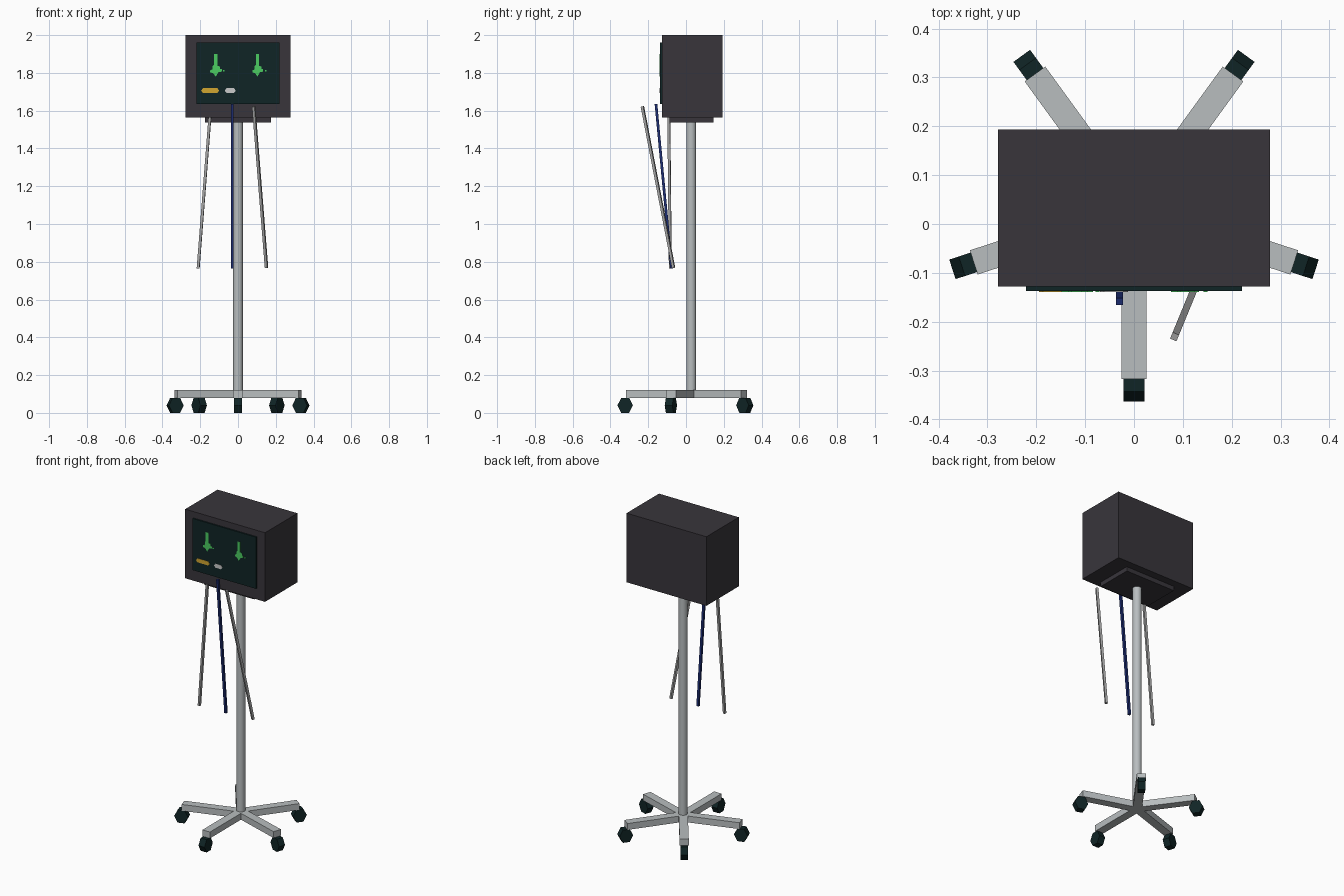
import bpy, bmesh, math
from mathutils import Vector, Matrix

if "Cube" in bpy.data.objects:
    bpy.data.objects.remove(bpy.data.objects["Cube"])


def mat(name, rgb):
    m = bpy.data.materials.new(name)
    m.diffuse_color = (*rgb, 1)
    m.use_nodes = True
    m.node_tree.nodes["Principled BSDF"].inputs["Base Color"].default_value = m.diffuse_color
    return m


CASE = mat("charcoal", (0.040, 0.036, 0.044))
METAL = mat("light_metal", (0.48, 0.51, 0.52))
DARK = mat("dark_teal", (0.005, 0.018, 0.019))
GREEN = mat("trace_green", (0.07, 0.60, 0.12))
AMBER = mat("amber", (0.65, 0.38, 0.03))
WHITE = mat("pale_grey", (0.60, 0.60, 0.60))
CABLE = mat("cable_grey", (0.38, 0.38, 0.38))
BLUE = mat("cable_blue", (0.012, 0.026, 0.17))


def add(name, bm, material):
    bmesh.ops.recalc_face_normals(bm, faces=bm.faces)
    me = bpy.data.meshes.new(name)
    bm.to_mesh(me)
    bm.free()
    me.materials.append(material)
    ob = bpy.data.objects.new(name, me)
    bpy.context.collection.objects.link(ob)
    return ob


def box(name, lo, hi, material, matrix=Matrix()):
    lo, hi = Vector(lo), Vector(hi)
    bm = bmesh.new()
    bmesh.ops.create_cube(bm, size=1, matrix=matrix @ Matrix.Translation((lo + hi) / 2)
                          @ Matrix.Diagonal((*(hi - lo), 1)))
    return add(name, bm, material)


def rod(name, a, b, radius, sides, material, spin=0):
    a, b = Vector(a), Vector(b)
    d = b - a
    bm = bmesh.new()
    bmesh.ops.create_cone(bm, cap_ends=True, segments=sides, radius1=radius, radius2=radius,
                          depth=d.length, matrix=Matrix.Translation((a + b) / 2)
                          @ d.to_track_quat('Z', 'Y').to_matrix().to_4x4()
                          @ Matrix.Rotation(spin, 4, 'Z'))
    return add(name, bm, material)


def plate(name, pts, y0, y1, material):
    """Thin plate from an outline in the x-z plane."""
    bm = bmesh.new()
    f = bm.faces.new([bm.verts.new((x, y0, z)) for x, z in pts])
    ext = bmesh.ops.extrude_face_region(bm, geom=[f])
    verts = [v for v in ext["geom"] if isinstance(v, bmesh.types.BMVert)]
    bmesh.ops.translate(bm, verts=verts, vec=(0, y1 - y0, 0))
    return add(name, bm, material)


# Monitor housing, mounting plate and screen
box("monitor_case", (-0.278, -0.128, 1.565), (0.278, 0.194, 2.0), CASE)
box("mount_plate", (-0.175, -0.087, 1.537), (0.175, 0.145, 1.57), CASE)
box("screen", (-0.221, -0.137, 1.635), (0.221, -0.127, 1.96), DARK)

# Screen graphics: two spiky traces with a small dot each, and two bars
outline = [(-0.010, 0.085), (0.010, 0.085), (0.010, 0.022), (0.024, 0.018), (0.024, 0.006),
           (0.034, 0.004), (0.034, -0.008), (0.014, -0.012), (0.000, -0.035),
           (-0.012, -0.018), (-0.030, -0.012), (-0.030, -0.002), (-0.016, 0.004),
           (-0.016, 0.022), (-0.010, 0.026)]
for side, cx, w in (("left", -0.118, 1.0), ("right", 0.103, 0.9)):
    plate(side + "_trace", [(cx + x * w, 1.815 + z) for x, z in outline], -0.136, -0.139, GREEN)
    box(side + "_trace_dot", (cx + 0.039, -0.139, 1.807), (cx + 0.047, -0.136, 1.815), GREEN)
for name, x0, x1, m in (("amber_bar", -0.195, -0.100, AMBER), ("pale_bar", -0.070, -0.012, WHITE)):
    c = 0.009
    plate(name, [(x0, 1.706), (x0 + c, 1.694), (x1 - c, 1.694), (x1, 1.706),
                 (x1 - c, 1.719), (x0 + c, 1.719)], -0.136, -0.139, m)

# Hanging cables, square in section
q = math.pi / 4
rod("left_cable", (-0.211, -0.083, 0.765), (-0.148, -0.091, 1.575), 0.010, 4, CABLE, q)
rod("blue_cable", (-0.030, -0.077, 0.765), (-0.030, -0.159, 1.635), 0.010, 4, BLUE, q)
rod("right_cable", (0.151, -0.066, 0.768), (0.083, -0.231, 1.622), 0.010, 4, CABLE, q)

# Stand pole
CY = 0.028
pole = rod("pole", (0, CY, 0.08), (0, CY, 1.54), 0.026, 16, METAL)
bpy.context.view_layer.objects.active = pole
pole.select_set(True)
bpy.ops.object.shade_smooth_by_angle(angle=math.radians(40))
pole.select_set(False)

# Five spokes with hexagonal casters
for i in range(5):
    turn = Matrix.Translation((0, CY, 0)) @ Matrix.Rotation(i * math.tau / 5, 4, 'Z')
    box(f"base_arm_{i + 1}", (-0.026, -0.345, 0.08), (0.026, 0, 0.12), METAL, turn)
    bm = bmesh.new()
    ring = [(0.041 * math.cos(k * math.pi / 3) - 0.350,
             0.04 + 0.04 * math.sin(k * math.pi / 3) / math.sin(math.pi / 3)) for k in range(6)]
    sides = [[bm.verts.new((x, y, z)) for y, z in ring] for x in (-0.021, 0.021)]
    for s in sides:
        bm.faces.new(s)
    for k in range(6):
        n = (k + 1) % 6
        bm.faces.new((sides[0][k], sides[0][n], sides[1][n], sides[1][k]))
    bm.transform(turn)
    add(f"caster_{i + 1}", bm, DARK)
